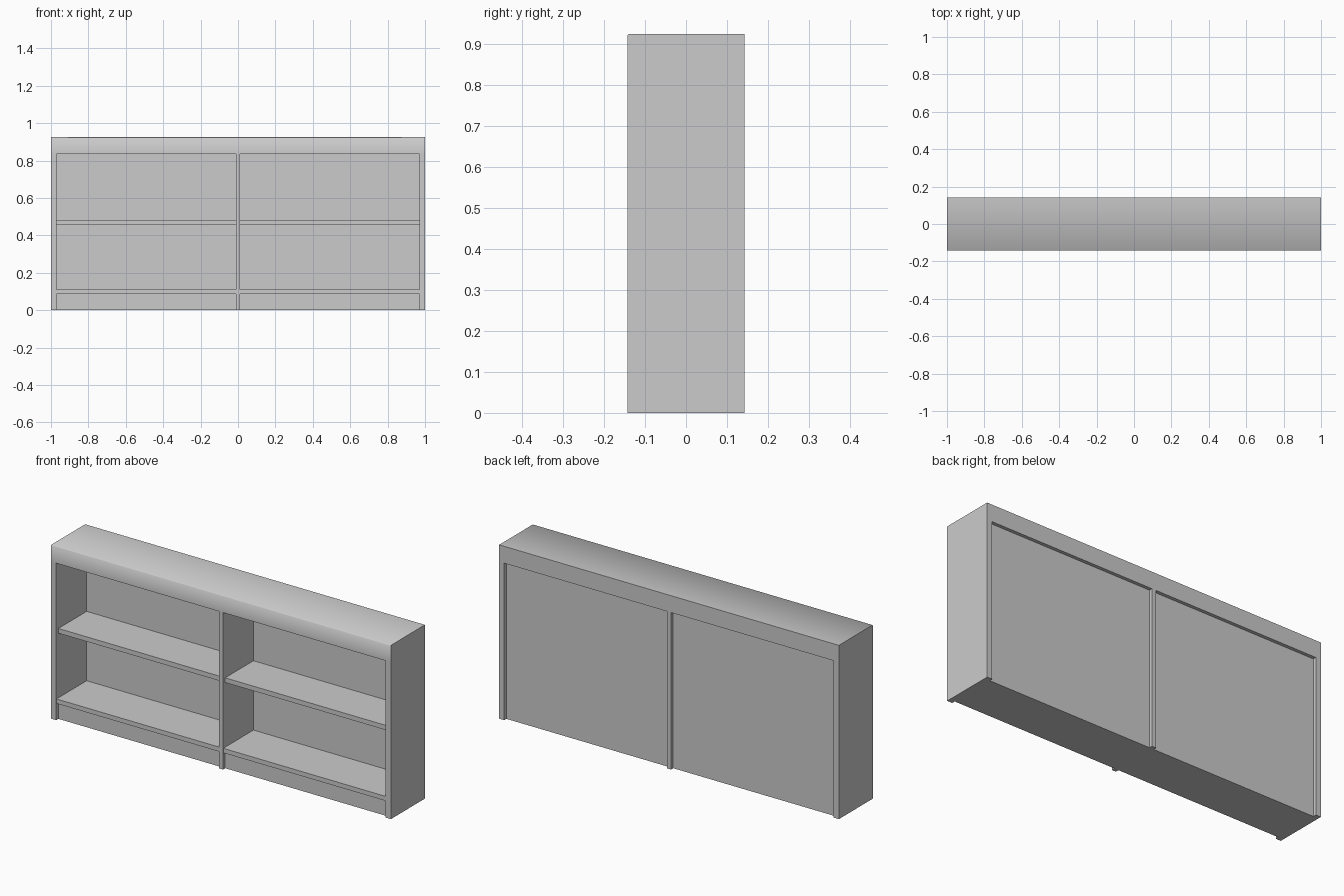
import bpy
import bmesh
import math

cube = bpy.data.objects.get("Cube")
if cube:
    bpy.data.objects.remove(cube, do_unlink=True)

# Overall sizes
FRONT, BACK = -0.143, 0.143
TOP, HEADER = 0.925, 0.835
SIDE = 0.97          # inner face of the side panels
DIVIDER = 0.012      # half thickness of the middle upright
PANEL = 0.113        # inner face of the back panels
RECESS = 0.018

grey = bpy.data.materials.new("plain_grey")
grey.use_nodes = True
colour = (0.6, 0.6, 0.6, 1)
grey.diffuse_color = colour
grey.node_tree.nodes["Principled BSDF"].inputs["Base Color"].default_value = colour


def box(name, x, y, z, round_front=False):
    """Box between the given (low, high) limits on each axis."""
    bm = bmesh.new()
    bmesh.ops.create_cube(bm, size=1)
    for v in bm.verts:
        v.co = [lim[c > 0] for lim, c in zip((x, y, z), v.co)]
    if round_front:
        edges = [e for e in bm.edges
                 if all(v.co.y == y[0] or abs(v.co.y - y[0]) < 1e-5 for v in e.verts)
                 and all(abs(v.co.z - z[1]) < 1e-5 for v in e.verts)]
        bmesh.ops.bevel(bm, geom=edges, offset=0.003, segments=1, affect='EDGES')
    mesh = bpy.data.meshes.new(name)
    bm.to_mesh(mesh)
    bm.free()
    mesh.materials.append(grey)
    obj = bpy.data.objects.new(name, mesh)
    bpy.context.collection.objects.link(obj)
    return obj


# Thick top with a softened front edge
header = box("top_header", (-1, 1), (FRONT, BACK), (HEADER, TOP), round_front=True)
bpy.ops.object.select_all(action='DESELECT')
header.select_set(True)
bpy.context.view_layer.objects.active = header
bpy.ops.object.shade_smooth_by_angle(angle=math.radians(50))

# Uprights
box("right_side_panel", (-1, -SIDE), (FRONT, BACK), (0, HEADER))
box("left_side_panel", (SIDE, 1), (FRONT, BACK), (0, HEADER))
box("middle_divider", (-DIVIDER, DIVIDER), (FRONT, BACK), (0, HEADER))

# Fittings of each bay
for side, x in (("right", (-SIDE, -DIVIDER)), ("left", (DIVIDER, SIDE))):
    box(side + "_back_panel", x, (PANEL, BACK - RECESS), (0, HEADER))
    box(side + "_plinth", x, (FRONT + RECESS, PANEL), (0, 0.088))
    box(side + "_bottom_shelf", x, (FRONT + 0.002, PANEL), (0.088, 0.112))
    box(side + "_middle_shelf", x, (FRONT + RECESS, PANEL), (0.456, 0.481))
